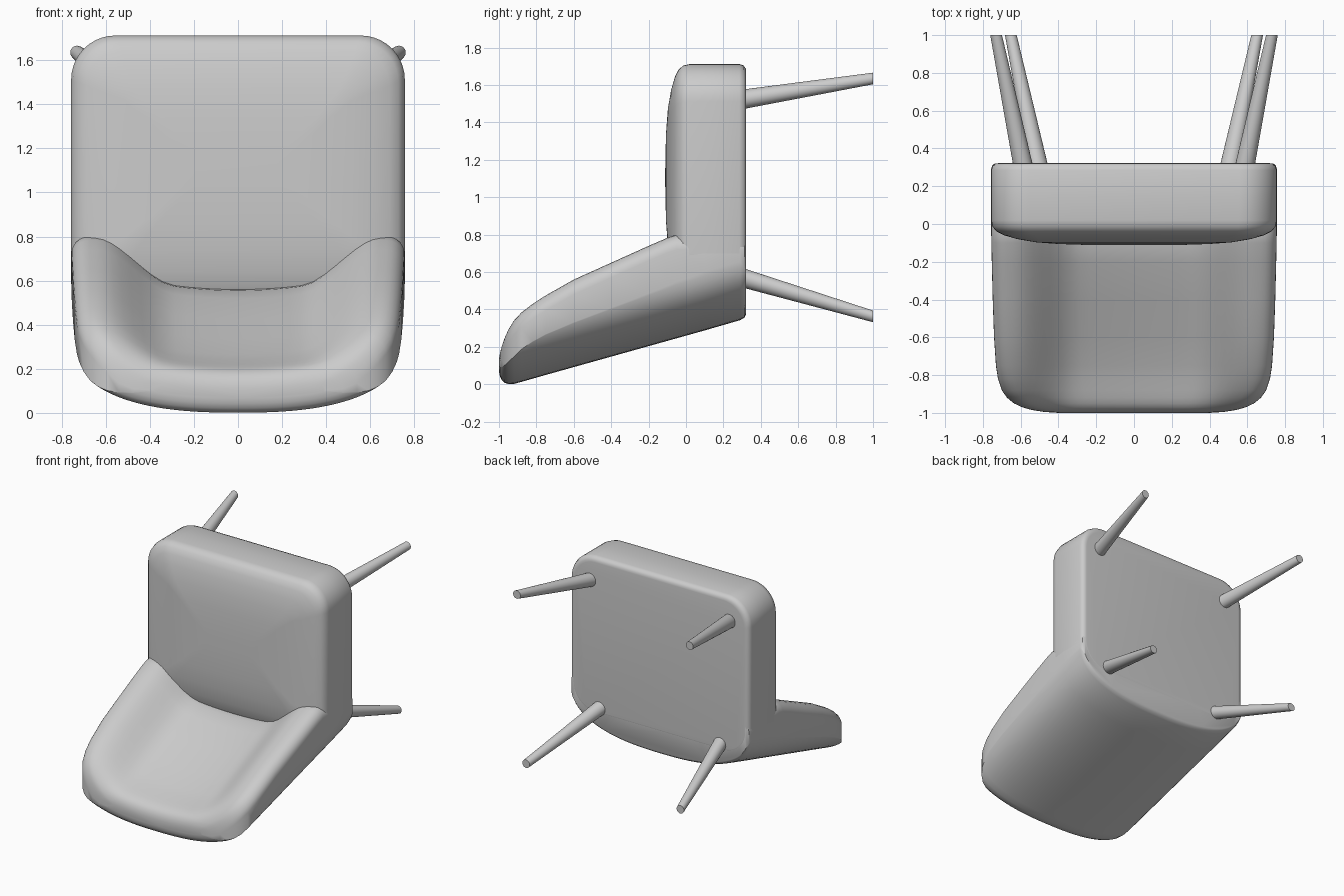
import bpy, bmesh
from math import sin, cos, pi, sqrt, radians

if "Cube" in bpy.data.objects:
    bpy.data.objects.remove(bpy.data.objects["Cube"], do_unlink=True)


def loft(name, rings, angle=40):
    """Skin a list of closed point rings and cap both ends."""
    bm = bmesh.new()
    loops = [[bm.verts.new(p) for p in ring] for ring in rings]
    count = len(loops[0])
    for a, b in zip(loops, loops[1:]):
        for i in range(count):
            j = (i + 1) % count
            bm.faces.new((a[i], a[j], b[j], b[i]))
    bm.faces.new(loops[0][::-1])
    bm.faces.new(loops[-1])
    bmesh.ops.recalc_face_normals(bm, faces=bm.faces)
    mesh = bpy.data.meshes.new(name)
    bm.to_mesh(mesh)
    bm.free()
    obj = bpy.data.objects.new(name, mesh)
    bpy.context.collection.objects.link(obj)
    bpy.ops.object.select_all(action='DESELECT')
    obj.select_set(True)
    bpy.context.view_layer.objects.active = obj
    bpy.ops.object.shade_smooth_by_angle(angle=radians(angle))
    return obj


# Seat cushion: rounded-rectangle rings with a crowned sitting face
def rounded_rect(y, inset, half_w=0.757, z_low=0.5, z_high=1.712, steps=10):
    radius = max(0.2 - inset * 0.6, 0.03)
    cx = half_w - inset - radius
    mid = (z_low + z_high) / 2
    cz = (z_high - z_low) / 2 - inset - radius
    ring = []
    for quarter, (sx, sz) in enumerate(((1, 1), (-1, 1), (-1, -1), (1, -1))):
        for k in range(steps + 1):
            a = (quarter + k / steps) * pi / 2
            ring.append((sx * cx + radius * cos(a), y,
                         mid + sz * cz + radius * sin(a)))
    return ring


cushion_profile = [(0.04, 0.322), (0.025, 0.32), (0.008, 0.309), (0, 0.285),
                   (0, 0.15), (0, 0.02), (0.008, -0.015), (0.03, -0.04),
                   (0.07, -0.06), (0.14, -0.08), (0.24, -0.097),
                   (0.36, -0.106), (0.48, -0.11), (0.56, -0.111)]
loft("seat_cushion", [rounded_rect(y, inset) for inset, y in cushion_profile])


# Backrest shell: cross-sections of a curved back with raised side bolsters
def smoothstep(low, high, v):
    t = min(max((v - low) / (high - low), 0), 1)
    return t * t * (3 - 2 * t)


def shell_section(y, w, bottom, floor, arm, steps=40):
    xs = [w * sin(pi * (k / steps - 0.5)) for k in range(steps + 1)]

    def outer(x):
        u = min(abs(x) / 0.758, 1)
        return bottom + 0.35 * (1 - (1 - u ** 2.5) ** 0.4)

    r = min(0.08, (arm - bottom) * 0.45)

    def inner(x):
        t = max((abs(x) - w + r) / r, 0)
        drop = r * (1 - sqrt(max(1 - t * t, 0)))
        dish = 0.02 * min(abs(x) / 0.3, 1) ** 2
        z = floor + dish + (arm - floor - dish) * smoothstep(0.28, 0.64, abs(x))
        return max(z - drop, outer(x) + 0.004)

    return ([(x, y, outer(x)) for x in xs]
            + [(x, y, inner(x)) for x in reversed(xs)])


# y, half width, underside, inner floor, bolster top
shell_stations = [
    (0.321, 0.735, 0.372, 0.56, 0.79), (0.312, 0.75, 0.356, 0.56, 0.797),
    (0.29, 0.757, 0.343, 0.56, 0.8), (0.1, 0.757, 0.288, 0.56, 0.8),
    (0, 0.756, 0.26, 0.56, 0.8), (-0.05, 0.756, 0.246, 0.56, 0.8),
    (-0.1, 0.755, 0.232, 0.555, 0.783), (-0.2, 0.753, 0.204, 0.52, 0.74),
    (-0.4, 0.748, 0.148, 0.425, 0.65), (-0.6, 0.741, 0.092, 0.335, 0.56),
    (-0.75, 0.731, 0.05, 0.265, 0.475), (-0.82, 0.72, 0.03, 0.24, 0.43),
    (-0.88, 0.7, 0.013, 0.22, 0.385), (-0.92, 0.672, 0.002, 0.207, 0.345),
    (-0.95, 0.635, 0.001, 0.194, 0.302), (-0.97, 0.592, 0.008, 0.18, 0.262),
    (-0.985, 0.54, 0.022, 0.162, 0.222), (-0.995, 0.475, 0.043, 0.138, 0.18),
    (-1.0, 0.4, 0.068, 0.112, 0.14)]
loft("backrest_shell", [shell_section(*s) for s in shell_stations])


# Splayed tapering legs with ends cut flush to the floor plane
def leg(name, start, end, r_start=0.054, r_end=0.031, steps=6, sides=24):
    rings = []
    for k in range(steps + 1):
        t = k / steps
        x, y, z = (a + (b - a) * t for a, b in zip(start, end))
        r = r_start + (r_end - r_start) * t
        rings.append([(x + r * cos(2 * pi * i / sides), y,
                       z + r * sin(2 * pi * i / sides)) for i in range(sides)])
    loft(name, rings)


for side, s in (("left", 1), ("right", -1)):
    leg("front_leg_" + side, (s * 0.575, 0.25, 1.515), (s * 0.73, 1, 1.635))
    leg("rear_leg_" + side, (s * 0.495, 0.25, 0.585), (s * 0.652, 1, 0.363))
